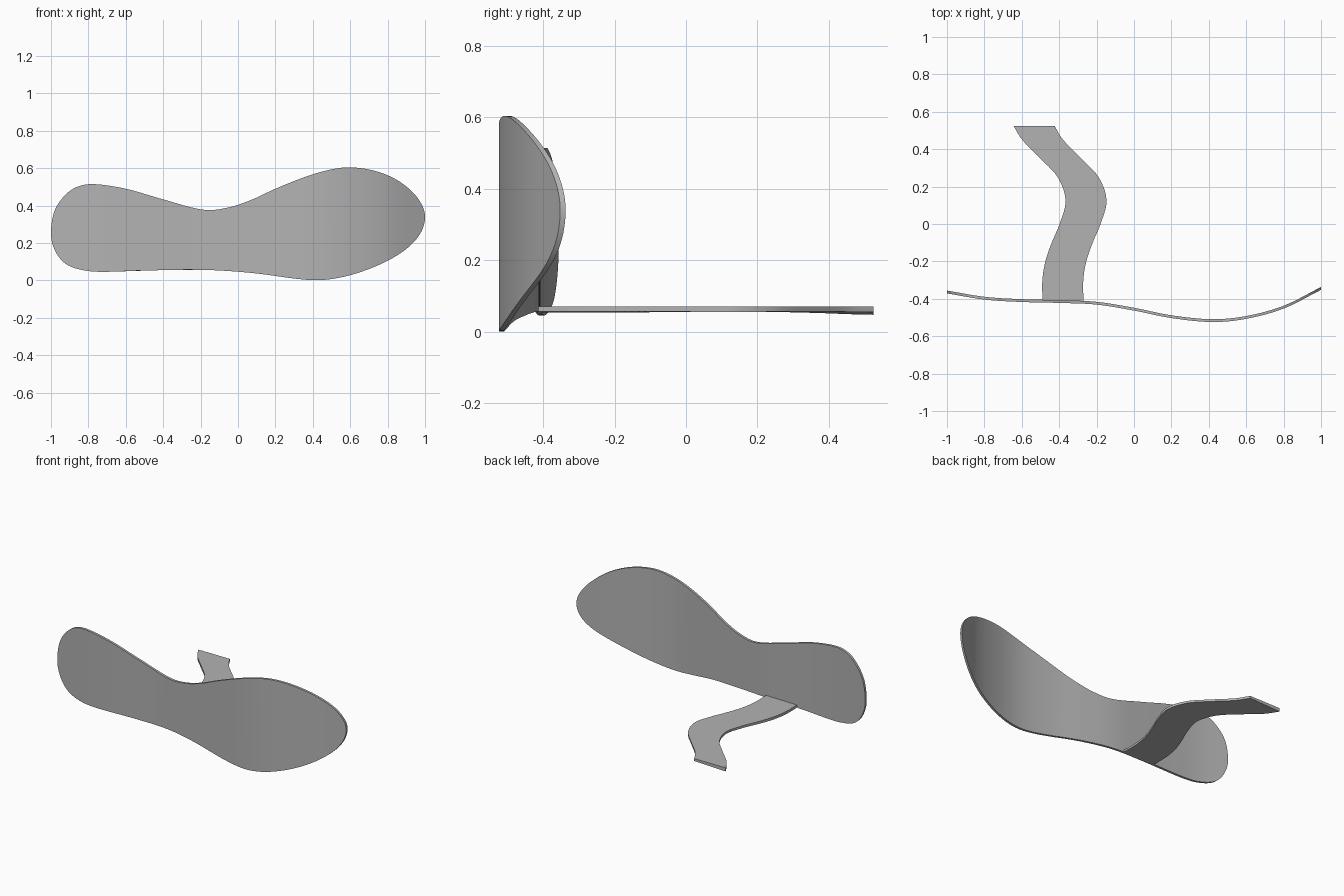
import bpy
import bmesh
import math

cube = bpy.data.objects.get("Cube")
if cube:
    bpy.data.objects.remove(cube, do_unlink=True)

grey = bpy.data.materials.new("plain grey")
grey.use_nodes = True
tone = (0.45, 0.45, 0.45, 1)
grey.diffuse_color = tone
grey.node_tree.nodes["Principled BSDF"].inputs["Base Color"].default_value = tone


def spline(points, warp=lambda v: v):
    """Smooth curve through the points; warp respaces the input axis."""
    ks = [warp(p[0]) for p in points]
    vs = [p[1] for p in points]
    last = len(ks) - 1

    def slope(i):
        a, b = max(i - 1, 0), min(i + 1, last)
        return (vs[b] - vs[a]) / (ks[b] - ks[a])

    def value(x):
        k = warp(x)
        i = max([j for j in range(last) if ks[j] <= k], default=0)
        h = ks[i + 1] - ks[i]
        s = (k - ks[i]) / h
        r = 1 - s
        return (r * r * (1 + 2 * s) * vs[i] + s * r * r * h * slope(i)
                + s * s * (3 - 2 * s) * vs[i + 1] - s * s * r * h * slope(i + 1))
    return value


def loft(name, sections):
    """Skin a row of four-cornered sections and cap both ends."""
    bm = bmesh.new()
    rings = [[bm.verts.new(p) for p in sec] for sec in sections]
    for a, b in zip(rings, rings[1:]):
        for j in range(4):
            k = (j + 1) % 4
            bm.faces.new((a[j], a[k], b[k], b[j]))
    bm.faces.new(rings[0])
    bm.faces.new(rings[-1])
    bmesh.ops.remove_doubles(bm, verts=bm.verts, dist=1e-6)
    bmesh.ops.recalc_face_normals(bm, faces=bm.faces)
    mesh = bpy.data.meshes.new(name)
    bm.to_mesh(mesh)
    bm.free()
    mesh.materials.append(grey)
    obj = bpy.data.objects.new(name, mesh)
    bpy.context.collection.objects.link(obj)
    bpy.ops.object.select_all(action='DESELECT')
    obj.select_set(True)
    bpy.context.view_layer.objects.active = obj
    bpy.ops.object.shade_smooth_by_angle(angle=math.radians(35))


# Outline of the standing panel: rounded tips need angular spacing
def angular(x):
    return math.acos(max(-1, min(1, -x)))


upper = spline([(-1, .25), (-.985, .36), (-.93, .45), (-.87, .496), (-.78, .515),
                (-.6, .49), (-.4, .433), (-.18, .377), (-.05, .39), (.07, .43),
                (.2, .49), (.35, .55), (.47, .587), (.58, .604), (.7, .593),
                (.82, .553), (.92, .485), (.98, .41), (1, .34)], angular)
lower = spline([(-1, .25), (-.985, .175), (-.95, .115), (-.9, .076), (-.8, .05),
                (-.7, .046), (-.5, .053), (-.27, .057), (-.1, .053), (.1, .037),
                (.3, .01), (.42, .001), (.53, .012), (.65, .043), (.8, .105),
                (.92, .185), (.98, .26), (1, .34)], angular)

# Wave of the panel in plan
wave = spline([(-1, -.371), (-.8, -.404), (-.6, -.417), (-.4, -.422), (-.2, -.431),
               (0, -.463), (.2, -.503), (.42, -.524), (.6, -.507), (.8, -.452), (1, -.352)])

panel = []
steps = 96
for i in range(steps + 1):
    x = -math.cos(math.pi * i / steps)
    y, top, bottom = wave(x), upper(x), lower(x)
    inner = y + .015
    if i in (0, steps):
        top, bottom = top + .004, bottom - .004
    panel.append([(x, y, bottom), (x, inner, bottom), (x, inner, top), (x, y, top)])
loft("wavy_panel", panel)

# Flat winding strip running back from the foot of the panel
bend = spline([(-.417, -.489), (-.3, -.49), (-.2, -.474), (-.1, -.44), (0, -.398),
               (.125, -.366), (.25, -.408), (.35, -.5), (.45, -.598), (.525, -.644)])
strip = []
steps = 48
for i in range(steps + 1):
    y = -.417 + .942 * i / steps
    left = bend(y)
    right = left + .219
    strip.append([(left, y, lower(left)), (right, y, lower(right)),
                  (right, y, .07), (left, y, .07)])
loft("winding_strip", strip)
